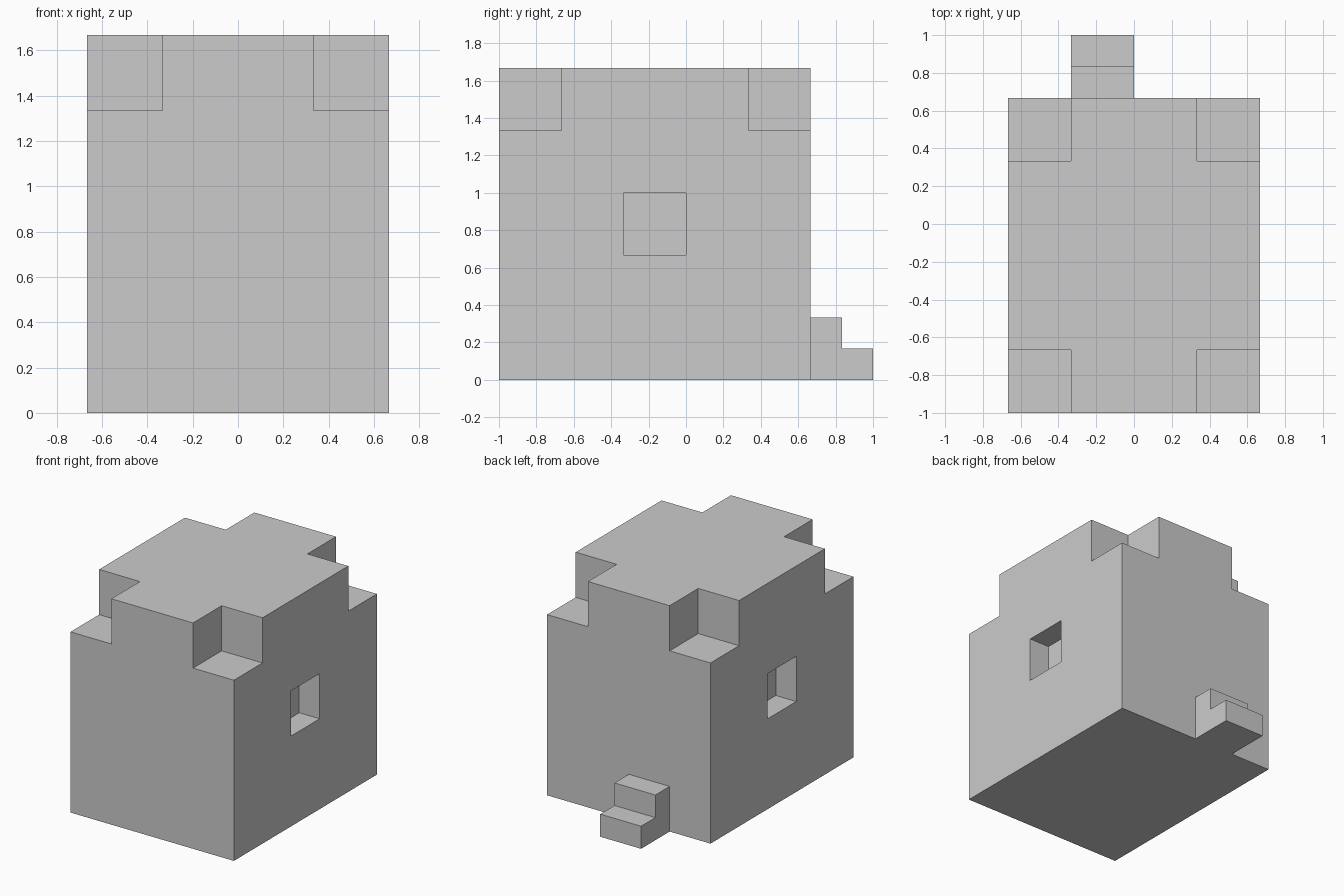
import bpy, bmesh
from mathutils import Vector

if "Cube" in bpy.data.objects:
    bpy.data.objects.remove(bpy.data.objects["Cube"])

C = 1 / 3          # one block
E = 0.05           # cutter overshoot


def mesh_object(name, bm):
    me = bpy.data.meshes.new(name)
    bm.to_mesh(me)
    bm.free()
    ob = bpy.data.objects.new(name, me)
    bpy.context.collection.objects.link(ob)
    return ob


def box(name, lo, hi):
    lo, hi = Vector(lo), Vector(hi)
    bm = bmesh.new()
    bmesh.ops.create_cube(bm, size=1)
    for v in bm.verts:
        v.co = (lo + hi) / 2 + v.co * (hi - lo)
    return mesh_object(name, bm)


def cut(target, cutter):
    mod = target.modifiers.new("cut", 'BOOLEAN')
    mod.operation, mod.solver, mod.object = 'DIFFERENCE', 'EXACT', cutter
    cutter.hide_render = True
    bpy.context.view_layer.objects.active = target
    bpy.ops.object.modifier_apply(modifier=mod.name)
    bpy.data.objects.remove(cutter, do_unlink=True)


# Hut body
body = box("hut_body", (-2 * C, -1, 0), (2 * C, 2 * C, 5 * C))

for s in (-1, 1):
    xs = sorted((s * C, s * (2 * C + E)))
    # Notched roof corners
    for y0, y1 in ((-1 - E, -2 * C), (C, 2 * C + E)):
        cut(body, box("corner_cutter", (xs[0], y0, 4 * C), (xs[1], y1, 5 * C + E)))
    # Window recesses, half a block deep
    xs = sorted((s * 1.5 * C, s * (2 * C + E)))
    cut(body, box("window_cutter", (xs[0], -C, 2 * C), (xs[1], 0, 3 * C)))

# Door step: stair profile extruded along x
profile = [(2 * C, 0), (1, 0), (1, C / 2), (2.5 * C, C / 2), (2.5 * C, C), (2 * C, C)]
bm = bmesh.new()
face = bm.faces.new([bm.verts.new((-C, y, z)) for y, z in profile])
ext = bmesh.ops.extrude_face_region(bm, geom=[face], use_keep_orig=True)
verts = [g for g in ext["geom"] if isinstance(g, bmesh.types.BMVert)]
bmesh.ops.translate(bm, verts=verts, vec=(C, 0, 0))
bmesh.ops.recalc_face_normals(bm, faces=bm.faces)
mesh_object("door_step", bm)
